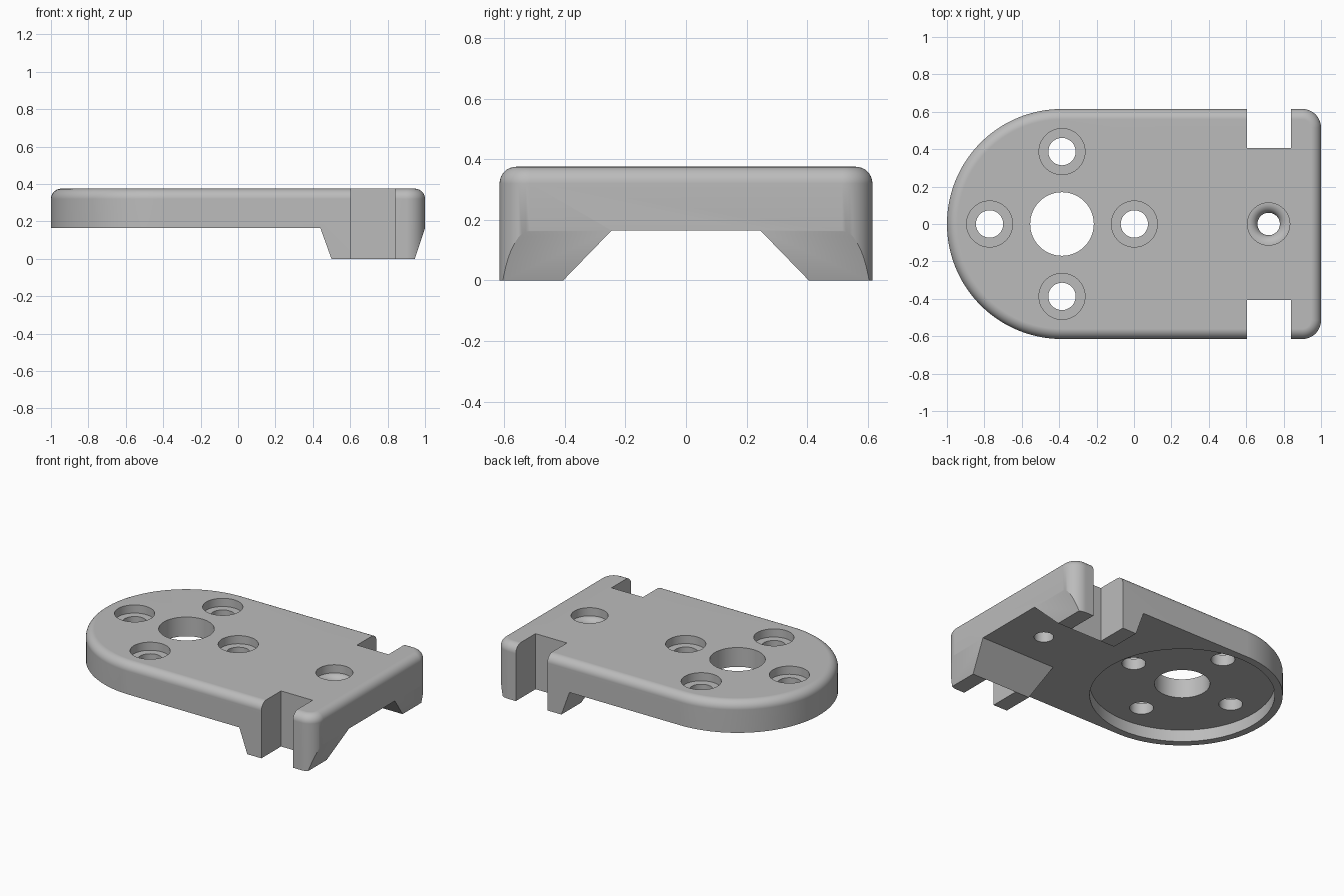
import bpy, bmesh, math
from mathutils import Vector

cube = bpy.data.objects.get("Cube")
if cube:
    bpy.data.objects.remove(cube, do_unlink=True)

TOP, UNDER, HALF = 0.375, 0.165, 0.615
HUB = -0.385          # x centre of the rounded end
FILLET, CORNER = 0.055, 0.1


def finish(name, bm):
    bmesh.ops.recalc_face_normals(bm, faces=bm.faces)
    mesh = bpy.data.meshes.new(name)
    bm.to_mesh(mesh)
    bm.free()
    obj = bpy.data.objects.new(name, mesh)
    bpy.context.collection.objects.link(obj)
    return obj


def loft(name, rings):
    """Skin a stack of closed rings and cap both ends."""
    bm = bmesh.new()
    loops = [[bm.verts.new(p) for p in ring] for ring in rings]
    n = len(loops[0])
    for a, b in zip(loops, loops[1:]):
        for i in range(n):
            j = (i + 1) % n
            bm.faces.new((a[i], a[j], b[j], b[i]))
    bm.faces.new(loops[0])
    bm.faces.new(loops[-1])
    return finish(name, bm)


def arc(cx, cy, r, start, end, steps):
    angles = [math.radians(start + (end - start) * i / steps) for i in range(steps + 1)]
    return [(cx + r * math.cos(a), cy + r * math.sin(a)) for a in angles]


def outline(inset, z):
    c = 1 - CORNER
    k = HALF - CORNER
    pts = arc(HUB, 0, HALF - inset, 90, 270, 72)
    pts += arc(c, -k, CORNER - inset, -90, 0, 12)
    pts += arc(c, k, CORNER - inset, 0, 90, 12)
    return [(x, y, z) for x, y in pts]


def turned(name, x, y, profile, steps=64):
    """Round cutter from (radius, z) pairs."""
    return loft(name, [[(px, py, z) for px, py in arc(x, y, r, 0, 360 - 360 / steps, steps - 1)]
                       for r, z in profile])


def prism(name, profile, low, high, axis):
    """Extrude a side profile along x or y."""
    def place(t):
        return [Vector((t, u, z)) if axis == "x" else Vector((u, t, z)) for u, z in profile]
    return loft(name, [place(low), place(high)])


# Full-height body with a rounded top edge
rings = [outline(0, 0)]
for i in range(9):
    a = math.pi / 2 * i / 8
    rings.append(outline(FILLET * (1 - math.cos(a)), TOP - FILLET + FILLET * math.sin(a)))
body = loft("mounting_plate", rings)

# Underside clearance, leaving four tapered legs
cutters = [
    prism("underside_cutter", [(-1.3, -0.1), (0.536, -0.1), (0.44, UNDER), (-1.3, UNDER)], -1, 1, "y"),
    prism("channel_cutter", [(-0.502, -0.1), (0.502, -0.1), (0.245, UNDER), (-0.245, UNDER)], -1.3, 1.3, "x"),
    prism("end_taper_cutter", [(0.912, -0.1), (1.3, -0.1), (1.3, 0.365), (1.067, 0.365)], -1, 1, "y"),
]

# Side slots
for side in (-1, 1):
    cutters.append(prism("slot_cutter", [(0.605, -0.2), (0.84, -0.2), (0.84, 0.6), (0.605, 0.6)],
                         side * 0.405, side * 0.9, "y"))

# Round recess below and large centre hole
cutters.append(turned("recess_cutter", HUB, 0, [(0.566, -0.2), (0.566, 0.245)], 96))
cutters.append(turned("centre_hole_cutter", HUB, 0, [(0.17, -0.2), (0.17, 0.6)]))

# Four counterbored screw holes around the centre
SEAT = TOP - 0.055
for dx, dy in ((1, 0), (0, 1), (-1, 0), (0, -1)):
    cutters.append(turned("screw_hole_cutter", HUB + 0.387 * dx, 0.387 * dy,
                          [(0.073, -0.2), (0.073, SEAT), (0.123, SEAT), (0.123, 0.6)]))

# End screw hole with a rounded throat
throat = [(0.06, -0.2)]
for i in range(9):
    a = math.pi / 2 * i / 8
    throat.append((0.11 - 0.05 * math.cos(a), SEAT - 0.05 + 0.05 * math.sin(a)))
throat += [(0.113, SEAT), (0.113, 0.6)]
cutters.append(turned("end_hole_cutter", 0.72, 0, throat))

# Cut everything out of the body
bpy.ops.object.select_all(action="DESELECT")
bpy.context.view_layer.objects.active = body
body.select_set(True)
for cutter in cutters:
    cutter.hide_render = True
    mod = body.modifiers.new("cut", "BOOLEAN")
    mod.operation = "DIFFERENCE"
    mod.solver = "EXACT"
    mod.object = cutter
    bpy.ops.object.modifier_apply(modifier=mod.name)
    bpy.data.objects.remove(cutter, do_unlink=True)

# Plain grey finish
grey = bpy.data.materials.new("plain_grey")
grey.use_nodes = True
colour = (0.5, 0.5, 0.5, 1)
grey.diffuse_color = colour
grey.node_tree.nodes["Principled BSDF"].inputs["Base Color"].default_value = colour
body.data.materials.clear()
body.data.materials.append(grey)

# Smooth curves, crisp edges
bpy.ops.object.shade_smooth_by_angle(angle=math.radians(25))
weighted = body.modifiers.new("weighted_normals", "WEIGHTED_NORMAL")
weighted.keep_sharp = True
